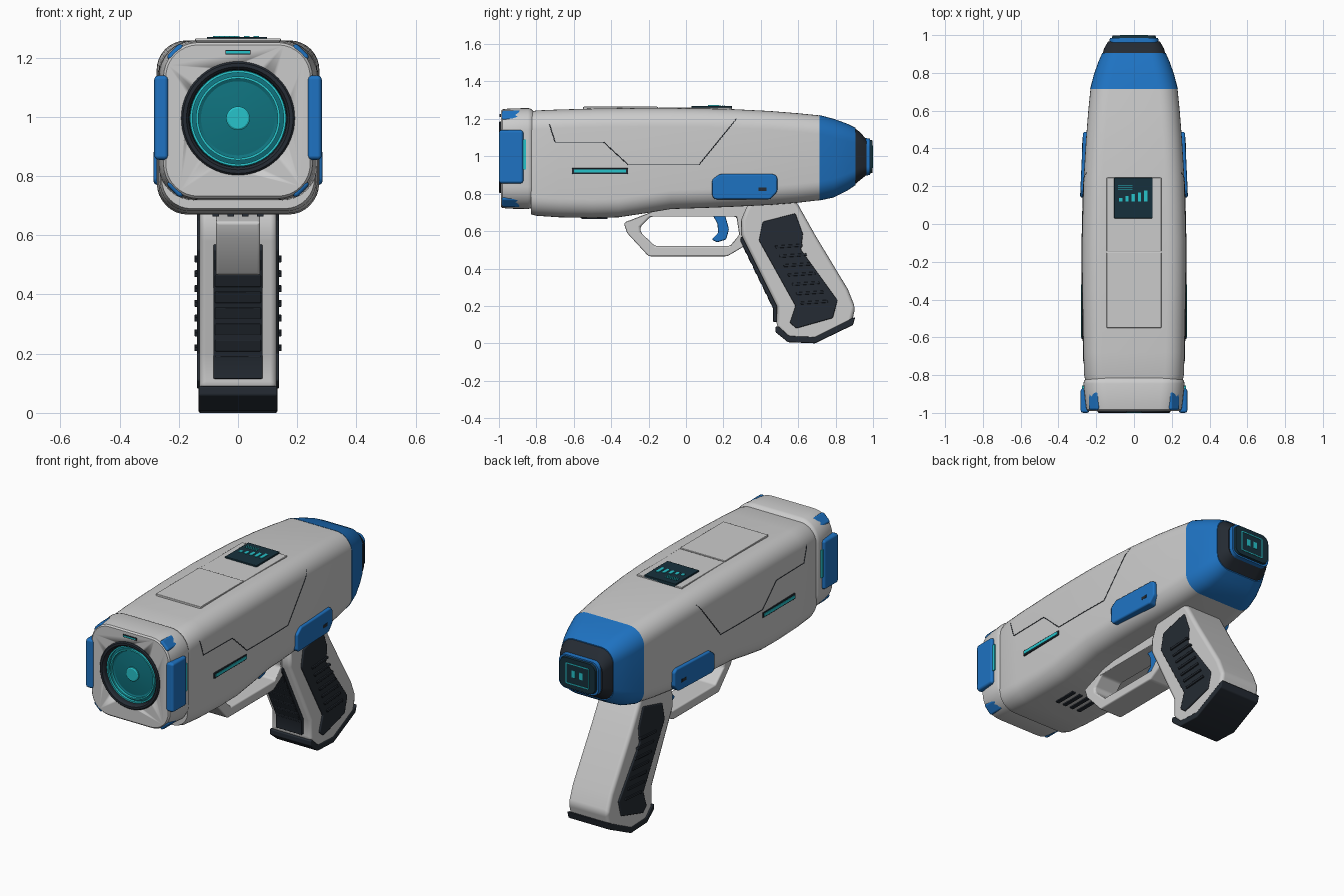
import bpy, bmesh, math
from mathutils import Vector

if "Cube" in bpy.data.objects:
    bpy.data.objects.remove(bpy.data.objects["Cube"])

COL = {"blue": (0.013, 0.17, 0.54, 1), "dark": (0.018, 0.024, 0.033, 1),
       "teal": (0.02, 0.55, 0.6, 1), "lens": (0.005, 0.17, 0.21, 1), "screen": (0.008, 0.03, 0.045, 1)}
MATS = {}
for k, c in COL.items():
    MATS[k] = bpy.data.materials.new(k)
    MATS[k].diffuse_color = c


def finish(name, bm, color=None, bevel=0, mirror=False, seg=2, angle=30):
    bmesh.ops.recalc_face_normals(bm, faces=bm.faces)
    me = bpy.data.meshes.new(name)
    bm.to_mesh(me)
    bm.free()
    for p in me.polygons:
        p.use_smooth = True
    me.set_sharp_from_angle(angle=math.radians(angle))
    ob = bpy.data.objects.new(name, me)
    bpy.context.collection.objects.link(ob)
    if color:
        me.materials.append(MATS[color])
    if bevel:
        b = ob.modifiers.new("bevel", "BEVEL")
        b.width, b.segments, b.limit_method = bevel, seg, "ANGLE"
        b.harden_normals = True
    if mirror:
        ob.modifiers.new("mirror", "MIRROR")
    return ob


def bridge(bm, rings, caps=True):
    for a, b in zip(rings, rings[1:]):
        for i in range(len(a)):
            j = (i + 1) % len(a)
            bm.faces.new((a[i], a[j], b[j], b[i]))
    if caps:
        bm.faces.new(rings[0])
        bm.faces.new(rings[-1])


def loft(name, sections, color=None, angle=30):
    """Rounded rectangles (y, half width, z low, z high, radius) joined along y."""
    bm = bmesh.new()
    rings = []
    for y, w, z0, z1, r in sections:
        ring = []
        for q, (cx, cz) in enumerate([(w-r, z1-r), (r-w, z1-r), (r-w, z0+r), (w-r, z0+r)]):
            for i in range(9):
                a = math.pi / 2 * (q + i / 8)
                ring.append(bm.verts.new((cx + r*math.cos(a), y, cz + r*math.sin(a))))
        rings.append(ring)
    bridge(bm, rings)
    return finish(name, bm, color, angle=angle)


def prism(name, pts, x0, x1, color=None, bevel=0, mirror=False, skew=0):
    """Side profile (y, z) extruded along x."""
    bm = bmesh.new()
    bridge(bm, [[bm.verts.new((x + skew*y, y, z)) for y, z in pts] for x in (x0, x1)])
    return finish(name, bm, color, bevel, mirror)


def box(name, x, y, z, color=None, bevel=0, mirror=False):
    return prism(name, [(y[0], z[0]), (y[1], z[0]), (y[1], z[1]), (y[0], z[1])], x[0], x[1], color, bevel, mirror)


def lathe(name, prof, color, closed=False):
    """(radius, y) profile turned around the barrel axis."""
    bm = bmesh.new()
    rings = [[bm.verts.new((r*math.cos(a), y, 0.995 + r*math.sin(a)))
              for a in (2*math.pi*i/64 for i in range(64))] for r, y in prof]
    bridge(bm, rings + rings[:1] if closed else rings, not closed)
    return finish(name, bm, color)


# main shell
body = loft("body_shell", [
    (-0.83, .258, .690, 1.238, .10), (-0.80, .264, .682, 1.245, .10), (-0.68, .268, .674, 1.250, .10),
    (-0.50, .271, .670, 1.255, .10), (-0.36, .274, .674, 1.257, .10), (-0.22, .275, .695, 1.258, .10),
    (-0.08, .275, .718, 1.258, .10), (0.10, .271, .724, 1.256, .10), (0.25, .266, .730, 1.252, .10),
    (0.45, .254, .740, 1.242, .10), (0.60, .242, .752, 1.230, .10), (0.72, .230, .766, 1.218, .10)])
# rear cap, dark bezel and rear display
loft("rear_cap", [(0.715, .232, .764, 1.220, .10), (0.79, .213, .780, 1.200, .10),
                  (0.86, .188, .815, 1.175, .09), (0.905, .168, .845, 1.153, .08)], "blue")
loft("rear_bezel", [(0.90, .167, .847, 1.151, .08), (0.93, .158, .872, 1.13, .07),
                    (0.965, .138, .90, 1.09, .05)], "dark")
loft("rear_display_frame", [(0.96, .130, .897, 1.097, .045), (0.985, .128, .90, 1.095, .045)], "blue")
loft("rear_display", [(0.98, .118, .908, 1.088, .04), (0.998, .114, .911, 1.085, .04)], "screen")
for z in (.94, 1.055):
    box("rear_display_line", (-.07, .07), (.99, 1.0), (z-.003, z+.003), "teal")
box("rear_display_edge", (.069, .075), (.99, 1.0), (.94, 1.055), "teal", mirror=True)
box("rear_display_mark", (.012, .035), (.99, 1.0), (.98, 1.02), "teal", mirror=True)

# front collar with bored muzzle
collar = loft("front_collar", [
    (-0.99, .244, .732, 1.243, .11), (-0.982, .252, .724, 1.251, .118), (-0.95, .257, .720, 1.255, .12),
    (-0.845, .268, .718, 1.258, .12), (-0.83, .264, .722, 1.254, .115), (-0.815, .25, .735, 1.24, .10)])
cutter = lathe("bore_cutter", [(.178, -1.1), (.178, -.93)], None)
cutter.hide_render = True
cutter.hide_viewport = True
cut = collar.modifiers.new("bore", "BOOLEAN")
cut.object, cut.operation, cut.solver = cutter, "DIFFERENCE", "EXACT"
lathe("muzzle_ring", [(.192, -.98), (.192, -.994), (.186, -1.0), (.174, -1.0),
                      (.166, -.99), (.162, -.94), (.178, -.94)], "dark", True)
lathe("lens", [(.170, -.935), (.170, -.955), (.14, -.962), (.125, -.955), (.04, -.965)], "lens")
for r in (.138, .158):
    lathe("lens_ring", [(r-.004, -.95), (r-.004, -.974), (r+.004, -.974), (r+.004, -.95)], "teal", True)
lathe("lens_core", [(.04, -.95), (.04, -.972), (.034, -.976)], "teal")
box("front_indicator", (-.043, .043), (-.996, -.97), (1.211, 1.225), "dark")
box("front_indicator_light", (-.04, .04), (-.998, -.97), (1.214, 1.222), "teal")

# blue collar pads and corner clips
box("collar_pad", (.235, .283), (-1.0, -.87), (.855, 1.14), "blue", .014, True)
box("collar_pad_light", (.24, .274), (-.875, -.855), (.93, 1.09), "teal", 0, True)
for nm, z, s in (("upper", 1.214, -1), ("lower", .761, 1)):
    clip = box(nm + "_corner_clip", (-.034, .034), (-.985, -.885), (-.018, .018), "blue", .012)
    rot = s * math.pi / 4
    for v in clip.data.vertices:
        x, y, h = v.co
        v.co = (.207 + x*math.cos(rot) + h*math.sin(rot)*-1, y, z + x*math.sin(rot) + h*math.cos(rot))
    clip.modifiers.new("mirror", "MIRROR")

# side details
box("side_slot", (.24, .277), (-.61, -.31), (.905, .937), "dark", .003, True)
box("side_slot_light", (.24, .280), (-.60, -.32), (.913, .929), "teal", 0, True)
prism("side_plate", [(.14, .785), (.155, .77), (.45, .77), (.488, .81), (.488, .89), (.47, .905),
                     (.18, .905), (.14, .875)], .23, .292, "blue", .010, True, -.045)
box("side_plate_slot", (.23, .2745), (.37, .43), (.815, .833), "dark", 0, True)

# panel seams laid on the shell
cu = bpy.data.curves.new("panel_seam", "CURVE")
cu.dimensions, cu.bevel_depth, cu.bevel_resolution = "3D", .0025, 0
cu.materials.append(MATS["dark"])
path = [(-.73, 1.17), (-.70, 1.075), (-.44, 1.075), (-.31, .955), (.07, .955), (.27, 1.2)]
for side in (-1, 1):
    pts = []
    for (ya, za), (yb, zb) in zip(path, path[1:]):
        for i in range(9):
            t = i / 8
            hit, loc, *_ = body.ray_cast(Vector((side, ya+(yb-ya)*t, za+(zb-za)*t)), Vector((-side, 0, 0)))
            if hit:
                pts.append(loc)
    sp = cu.splines.new("POLY")
    sp.points.add(len(pts) - 1)
    for p, c in zip(sp.points, pts):
        p.co = (*c, 1)
bpy.context.collection.objects.link(bpy.data.objects.new("panel_seam", cu))

# top hatch and charge display
box("top_hatch", (-.145, .145), (-.55, -.15), (1.23, 1.265), None, .004)
box("display_base", (-.145, .145), (-.147, .245), (1.23, 1.261), None, .004)
box("top_display", (-.105, .098), (.03, .245), (1.24, 1.270), "screen", .003)
for i in range(5):
    x = -.07 + i * .033
    box("charge_bar", (x-.009, x+.009), (.118, .138 + i*.01), (1.26, 1.273), "teal")
for y in (.183, .194, .205):
    box("display_line", (-.085, -.008), (y-.0015, y+.0015), (1.26, 1.273), "teal")

# underside vents
for i in range(4):
    x = -.075 + i * .05
    box("bottom_vent", (x-.011, x+.011), (-.56, -.42), (.664, .70), "dark")

# grip with sole, side pads and front strip
prism("grip", [(.32, .72), (.295, .66), (.295, .58), (.485, .2), (.485, .085), (.55, .02), (.69, .012),
               (.885, .105), (.905, .19), (.865, .29), (.69, .58), (.60, .74), (.56, .79), (.36, .79)],
      -.13, .13, None, .022)
prism("grip_sole", [(.478, .09), (.478, .06), (.545, .006), (.69, 0), (.893, .098), (.905, .14),
                    (.89, .135), (.69, .035), (.55, .04), (.495, .09)], -.133, .133, "dark", .006)
prism("grip_side_pad", [(.41, .65), (.585, .695), (.625, .585), (.615, .50), (.81, .23), (.785, .135),
                        (.59, .08), (.555, .11), (.585, .2), (.39, .55)], .11, .139, "dark", .006, True)
for i in range(7):
    y, z = .49 + i * .0225, .52 - i * .05
    prism("grip_rib", [(y-.01, z-.012), (y+.135, z-.002), (y+.13, z+.012), (y-.015, z+.002)],
          .12, .147, "dark", .003, True)
prism("front_strip", [(.295, .57), (.29, .55), (.465, .19), (.465, .115), (.51, .115), (.51, .2), (.34, .56)],
      -.083, .083, "dark", .004)
for i in range(7):
    y, z = .309 + i * .0265, .50 - i * .0545
    prism("front_rib", [(y-.006, z+.02), (y+.012, z-.02), (y+.04, z-.02), (y+.03, z+.02)],
          -.078, .078, "dark", .004)

# trigger guard: matching outer and inner outlines
outer = [(-.333, .645), (-.315, .59), (-.20, .465), (.22, .465), (.33, .53), (.36, .735), (-.10, .735)]
inner = [(-.245, .62), (-.24, .59), (-.165, .52), (.235, .52), (.285, .58), (.27, .677), (-.19, .677)]
bm = bmesh.new()
rings = [[bm.verts.new((x, y, z)) for y, z in o]
         for x, o in ((-.075, outer), (.075, outer), (.075, inner), (-.075, inner))]
bridge(bm, rings + rings[:1], False)
finish("trigger_guard", bm, None, .012)
prism("trigger", [(.135, .70), (.205, .70), (.23, .61), (.215, .555), (.165, .54), (.138, .555),
                  (.172, .59), (.168, .64)], -.03, .03, "blue", .008)

for m in bpy.data.materials:
    if m.users and not m.is_grease_pencil:
        m.use_nodes = True
        m.node_tree.nodes["Principled BSDF"].inputs["Base Color"].default_value = m.diffuse_color
